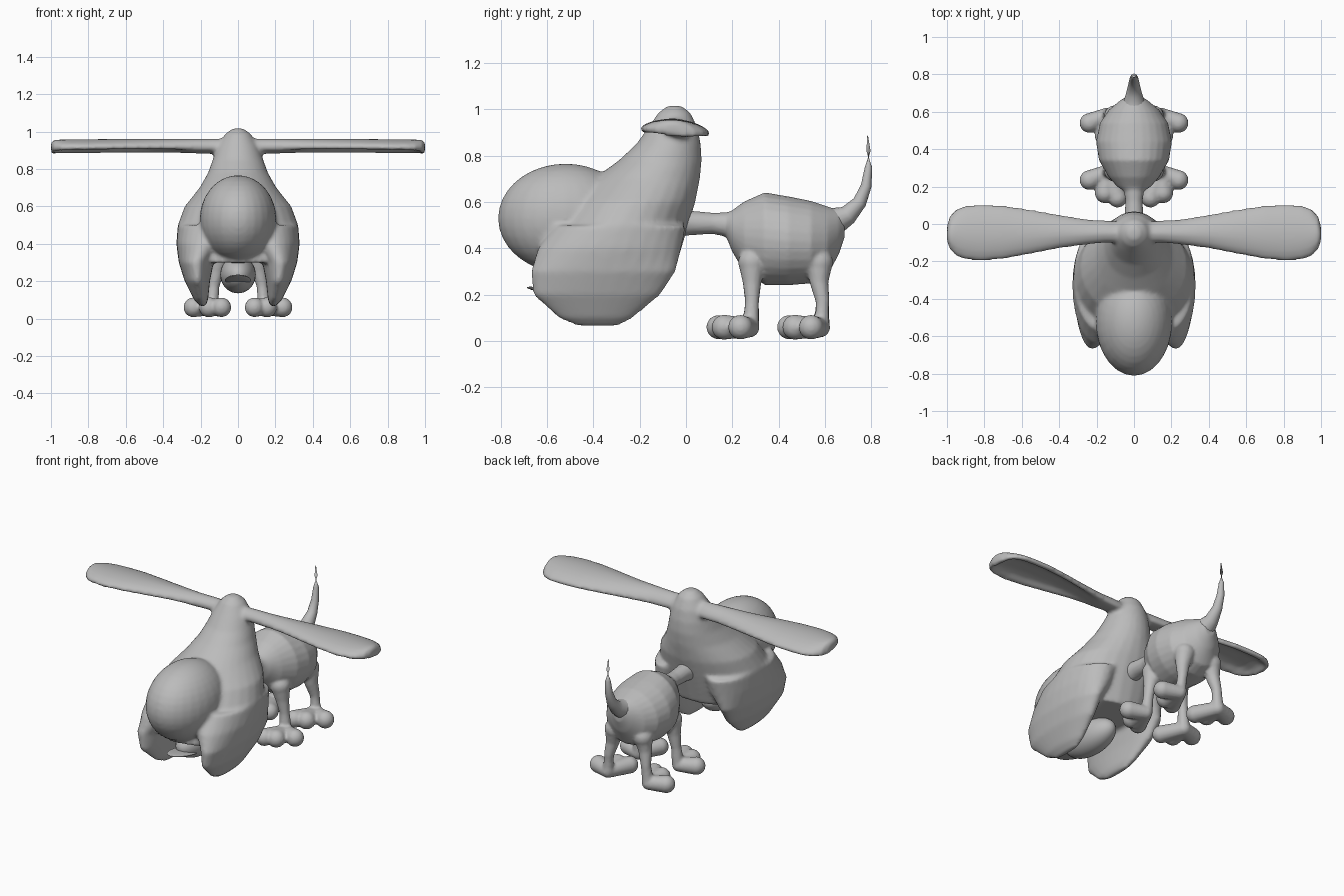
import bpy, bmesh, math
from mathutils import Vector, Matrix

if "Cube" in bpy.data.objects:
    bpy.data.objects.remove(bpy.data.objects["Cube"])

grey = bpy.data.materials.new("plain grey")
grey.diffuse_color = (0.5, 0.5, 0.5, 1)
grey.use_nodes = True
grey.node_tree.nodes["Principled BSDF"].inputs["Base Color"].default_value = grey.diffuse_color


def loft(bm, rings):
    """Skin a list of closed rings and cap both ends."""
    loops = [[bm.verts.new(p) for p in r] for r in rings]
    n = len(loops[0])
    for a, b in zip(loops, loops[1:]):
        for i in range(n):
            bm.faces.new((a[i], a[(i + 1) % n], b[(i + 1) % n], b[i]))
    bm.faces.new(loops[0][::-1])
    bm.faces.new(loops[-1])


def ellipse(c, u, v, n=28):
    c, u, v = Vector(c), Vector(u), Vector(v)
    return [c + u * math.cos(t) + v * math.sin(t)
            for t in (2 * math.pi * i / n for i in range(n))]


def ball(bm, c, r, tilt=0):
    m = Matrix.Translation(c) @ Matrix.Rotation(tilt, 4, 'X') @ Matrix.Diagonal((*r, 1))
    bmesh.ops.create_uvsphere(bm, u_segments=28, v_segments=18, radius=1, matrix=m)


def limb(bm, pts):
    """Round tube through (x, y, z, radius) points with ball ends."""
    rings = []
    for i, p in enumerate(pts):
        a, b = Vector(pts[max(i - 1, 0)][:3]), Vector(pts[min(i + 1, len(pts) - 1)][:3])
        q = (b - a).to_track_quat('Z', 'Y')
        rings.append(ellipse(p[:3], q @ Vector((p[3], 0, 0)), q @ Vector((0, p[3], 0)), 16))
    loft(bm, rings)
    for p in (pts[0], pts[-1]):
        ball(bm, p[:3], (p[3],) * 3)


def finish(name, bm, voxel=0, smooth=0):
    bmesh.ops.recalc_face_normals(bm, faces=bm.faces)
    me = bpy.data.meshes.new(name)
    bm.to_mesh(me)
    bm.free()
    me.materials.append(grey)
    me.shade_smooth()
    ob = bpy.data.objects.new(name, me)
    bpy.context.collection.objects.link(ob)
    if voxel:
        mod = ob.modifiers.new("merge", 'REMESH')
        mod.mode, mod.voxel_size, mod.use_smooth_shade = 'VOXEL', voxel, True
        mod = ob.modifiers.new("soften", 'SMOOTH')
        mod.factor, mod.iterations = 0.5, smooth
    return ob


# Head: skull sections (z, front y, back y, half width)
bm = bmesh.new()
skull = [(1.016, -.08, -.02, .03), (.985, -.12, .02, .07), (.92, -.165, .05, .11),
         (.85, -.215, .064, .135), (.78, -.29, .068, .16), (.70, -.40, .06, .205),
         (.60, -.50, .04, .285), (.50, -.57, .01, .322), (.40, -.62, -.02, .33),
         (.30, -.64, -.05, .31)]
loft(bm, [ellipse((0, (f + b) / 2, z), (w, 0, 0), (0, (b - f) / 2, 0)) for z, f, b, w in skull])
# Muzzle
ball(bm, (0, -.52, .53), (.205, .292, .236))
# Hanging cheeks: (z, inner x, outer x, front y, back y)
cheek = [(.065, .175, .20, -.47, -.29), (.10, .16, .235, -.55, -.23), (.20, .15, .285, -.66, -.11),
         (.30, .13, .317, -.67, -.045), (.40, .05, .33, -.64, -.02), (.50, .02, .322, -.57, .0)]
for s in (1, -1):
    loft(bm, [ellipse((s * (i + o) / 2, (f + b) / 2, z), ((o - i) / 2, 0, 0), (0, (b - f) / 2, 0))
              for z, i, o, f, b in cheek])
# Ears: long paddles, dished underneath: (x, front y, back y, dish depth)
ear = [(.04, -.10, .01, 0), (.15, -.10, .02, 0), (.25, -.11, .025, .005), (.40, -.13, .05, .03),
       (.55, -.16, .077, .045), (.70, -.188, .1, .05), (.82, -.198, .104, .05),
       (.90, -.19, .098, .045), (.95, -.172, .08, .03), (.985, -.135, .042, 0), (1.0, -.09, -.01, 0)]
for s in (1, -1):
    rings = []
    for x, f, b, dish in ear:
        ring, half = [], (b - f) / 2
        thick = .022 if x > .99 else .038
        for k in range(36):
            t = 2 * math.pi * k / 36
            u, v = math.cos(t), math.sin(t)
            z = .908 - .01 * u + thick * v + .014 * (1 - u * u) - .012 * max(0, x - .6)
            if v < 0:
                z += dish * max(0, 1 - (u / .82) ** 4)
            ring.append((s * x, (f + b) / 2 + half * u, z))
        rings.append(ring)
    loft(bm, rings)
finish("head_and_ears", bm, .012, 5)

# Chin and tongue between the cheeks
bm = bmesh.new()
ball(bm, (0, -.39, .235), (.095, .2, .1))
finish("chin", bm)
bm = bmesh.new()
ball(bm, (0, -.54, .205), (.07, .15, .013), -.18)
finish("tongue", bm)

# Body: barrel sections (y, centre z, half height, half width)
bm = bmesh.new()
barrel = [(.17, .505, .045, .045), (.20, .475, .09, .09), (.25, .452, .15, .135),
          (.34, .442, .2, .187), (.44, .433, .192, .203), (.54, .427, .178, .182),
          (.61, .432, .15, .135), (.66, .47, .095, .075), (.685, .495, .045, .035)]
loft(bm, [ellipse((0, y, z), (w, 0, 0), (0, 0, h)) for y, z, h, w in barrel])
# Neck
limb(bm, [(0, -.06, .51, .065), (0, .03, .51, .052), (0, .12, .508, .046), (0, .22, .50, .06)])
# Legs, each with three splayed toes
for s in (1, -1):
    for dy, top in ((0, .285), (.305, .575)):
        limb(bm, [(s * .10, top, .34, .06), (s * .115, top, .25, .04),
                  (s * .13, .285 + dy, .17, .03), (s * .14, .28 + dy, .07, .036)])
        for x, y, r in ((.088, .14, .052), (.155, .165, .054), (.238, .235, .053)):
            limb(bm, [(s * .145, .275 + dy, .058, .042), (s * x, y + dy, .06, r)])
finish("body_and_legs", bm, .009, 3)

# Tail
bm = bmesh.new()
limb(bm, [(0, .58, .50, .085), (0, .64, .515, .062), (0, .70, .545, .042), (0, .75, .60, .03),
          (0, .778, .67, .023), (0, .788, .75, .016), (0, .788, .82, .009), (0, .784, .885, .002)])
finish("tail", bm)
